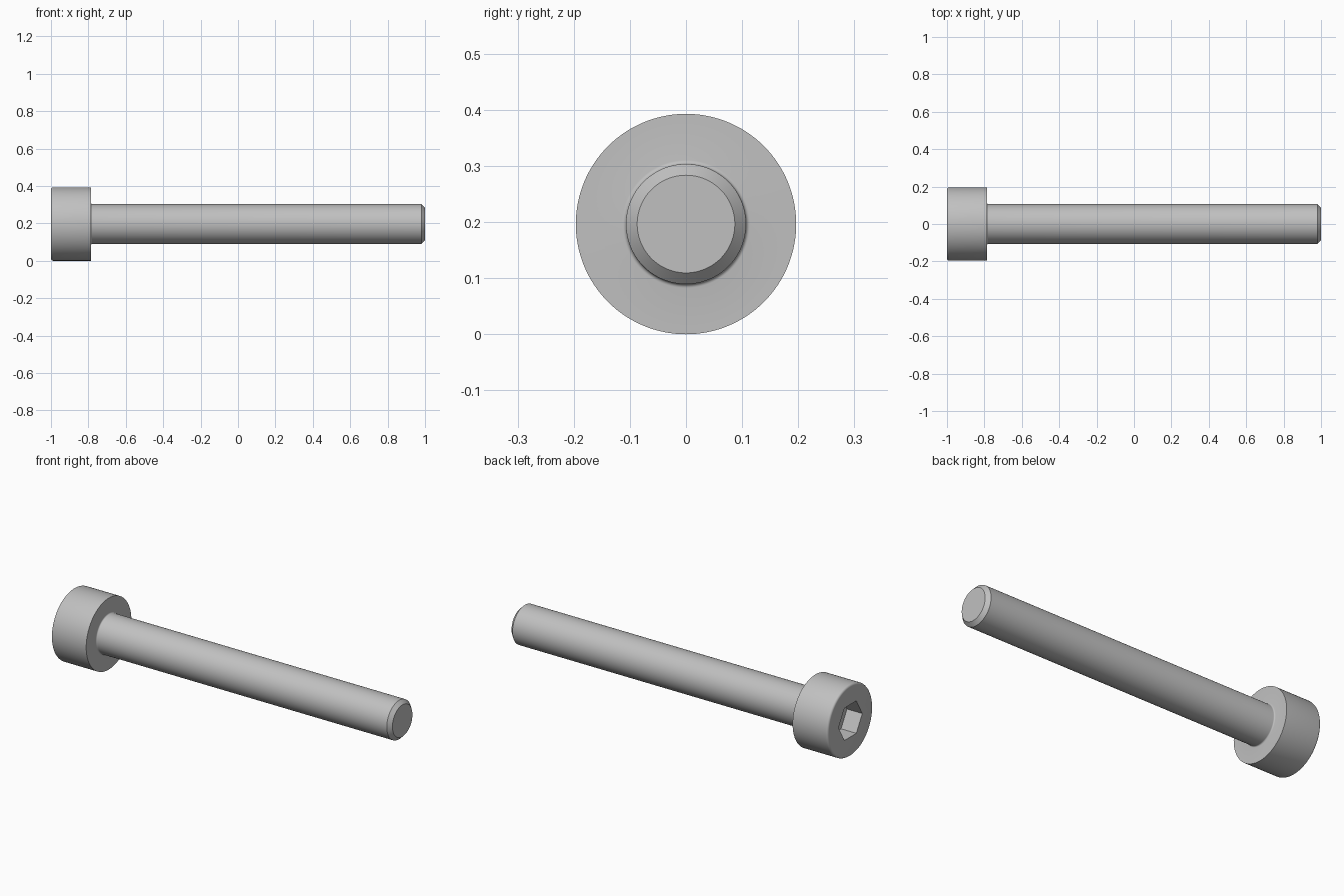
import bpy, bmesh, math
from mathutils import Matrix

cube = bpy.data.objects.get("Cube")
if cube:
    bpy.data.objects.remove(cube, do_unlink=True)

# Main dimensions: the bolt lies along x
HEAD_R, SHANK_R = 0.1964, 0.107
HEAD_START, HEAD_END, TIP = -1.0, -0.786, 1.0
ROUND, FILLET, CHAMFER = 0.012, 0.007, 0.02
SOCKET_R, SOCKET_DEPTH = 0.103, 0.093
SIDES = 128

steel = bpy.data.materials.new("steel grey")
steel.use_nodes = True
GREY = (0.53, 0.53, 0.53, 1)
steel.diffuse_color = GREY
steel.node_tree.nodes["Principled BSDF"].inputs["Base Color"].default_value = GREY


def arc(cx, cr, radius, start, end, steps=5):
    """Points (x, radius) along a circular arc, angles in degrees."""
    angles = [math.radians(start + (end - start) * i / steps) for i in range(steps + 1)]
    return [(cx + radius * math.cos(a), cr + radius * math.sin(a)) for a in angles]


def new_object(name, bm):
    bmesh.ops.recalc_face_normals(bm, faces=bm.faces)
    mesh = bpy.data.meshes.new(name)
    bm.to_mesh(mesh)
    bm.free()
    mesh.materials.append(steel)
    obj = bpy.data.objects.new(name, mesh)
    bpy.context.collection.objects.link(obj)
    obj.location.z = HEAD_R
    return obj


def lathe(name, profile):
    """Turn a profile round the x axis and close both ends with flat caps."""
    bm = bmesh.new()
    rings = []
    for x, r in profile:
        turns = [2 * math.pi * i / SIDES for i in range(SIDES)]
        rings.append([bm.verts.new((x, r * math.cos(t), r * math.sin(t))) for t in turns])
    for a, b in zip(rings, rings[1:]):
        for i in range(SIDES):
            j = (i + 1) % SIDES
            bm.faces.new((a[i], a[j], b[j], b[i]))
    bm.faces.new(rings[0])
    bm.faces.new(rings[-1])
    return new_object(name, bm)


# Head, shank and chamfered tip as one turned body
profile = arc(HEAD_START + ROUND, HEAD_R - ROUND, ROUND, 180, 90)
profile += [(HEAD_END, HEAD_R)]
profile += arc(HEAD_END + FILLET, SHANK_R + FILLET, FILLET, 180, 270)
profile += [(TIP - CHAMFER, SHANK_R), (TIP, SHANK_R - CHAMFER)]
bolt = lathe("socket_head_bolt", profile)

# Hexagonal socket cut into the head, corners pointing along y
bm = bmesh.new()
bmesh.ops.create_cone(bm, cap_ends=True, segments=6, radius1=SOCKET_R,
                      radius2=SOCKET_R, depth=2 * SOCKET_DEPTH)
bmesh.ops.rotate(bm, verts=bm.verts, matrix=Matrix.Rotation(math.pi / 2, 3, "Y"))
corner = max(bm.verts, key=lambda v: v.co.z)
turn = -math.atan2(corner.co.z, corner.co.y)
bmesh.ops.rotate(bm, verts=bm.verts, matrix=Matrix.Rotation(turn, 3, "X"))
bmesh.ops.translate(bm, verts=bm.verts, vec=(HEAD_START, 0, 0))
cutter = new_object("socket_cutter", bm)
cutter.hide_render = True

cut = bolt.modifiers.new("socket", "BOOLEAN")
cut.operation = "DIFFERENCE"
cut.solver = "EXACT"
cut.object = cutter
bpy.context.view_layer.objects.active = bolt
bpy.ops.object.select_all(action="DESELECT")
bolt.select_set(True)
bpy.ops.object.modifier_apply(modifier=cut.name)
bpy.data.objects.remove(cutter, do_unlink=True)

# Smooth round surfaces with crisp machined edges
bpy.ops.object.shade_smooth_by_angle(angle=math.radians(30))
